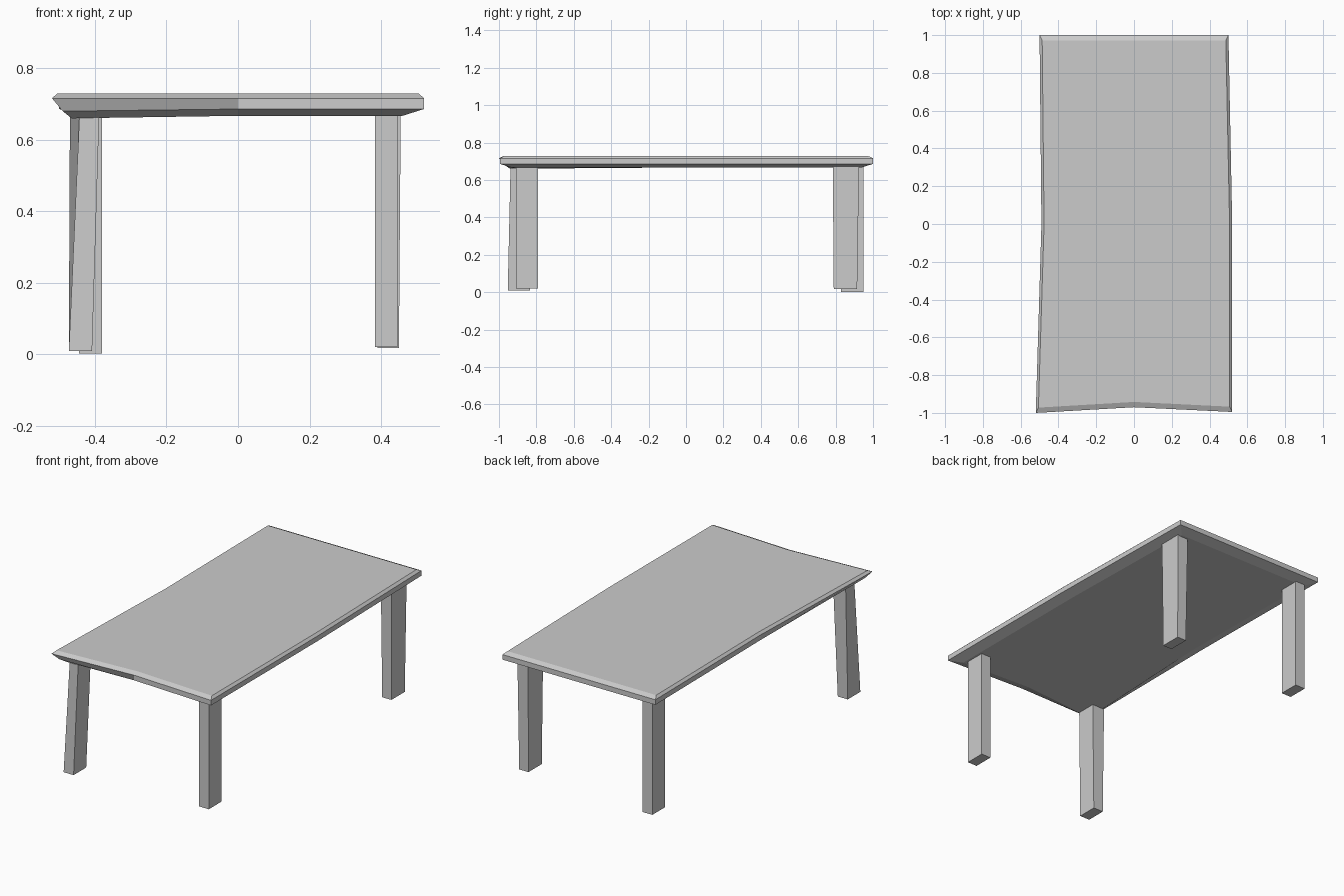
import bpy
import bmesh

cube = bpy.data.objects.get("Cube")
if cube:
    bpy.data.objects.remove(cube, do_unlink=True)

# One flat grey for the whole table
grey = bpy.data.materials.new("light grey")
grey.use_nodes = True
grey.diffuse_color = (0.6, 0.6, 0.6, 1)
grey.node_tree.nodes["Principled BSDF"].inputs["Base Color"].default_value = (0.6, 0.6, 0.6, 1)


def loft(name, rings):
    """Join matching rings of points, lowest first, and cap both ends."""
    bm = bmesh.new()
    loops = [[bm.verts.new(p) for p in ring] for ring in rings]
    for low, high in zip(loops, loops[1:]):
        for i in range(len(low)):
            j = (i + 1) % len(low)
            bm.faces.new((low[i], low[j], high[j], high[i]))
    bm.faces.new(loops[0][::-1])
    bm.faces.new(loops[-1])
    bmesh.ops.recalc_face_normals(bm, faces=bm.faces)
    mesh = bpy.data.meshes.new(name)
    bm.to_mesh(mesh)
    bm.free()
    mesh.materials.append(grey)
    obj = bpy.data.objects.new(name, mesh)
    bpy.context.collection.objects.link(obj)
    return obj


# Tabletop outline: front right, front middle, front left, then sides and back
outline = [(-0.52, -1), (0, -0.97), (0.52, -0.995),
           (0.52, 0), (0.5, 1), (-0.5, 1), (-0.49, 0)]
inward = [(1, 1), (0, 1), (-1, 1), (-1, 0), (-1, -1), (1, -1), (1, 0)]


def ring(dx, dy, z):
    return [(x + sx * dx, y + sy * dy, z) for (x, y), (sx, sy) in zip(outline, inward)]


underside = ring(0.06, 0.06, 0.667)
underside[0] = (-0.465, -0.94, 0.66)
lower_rim = ring(0, 0, 0.686)
lower_rim[0] = (-0.49, -0.97, 0.68)
upper_rim = ring(0, 0, 0.716)
top = ring(0.014, 0.028, 0.729)
loft("tabletop", [underside, lower_rim, upper_rim, top])


# Legs: foot and top rectangles (x range, y range), with foot height
def box(x, y, z):
    return [(x[0], y[0], z), (x[1], y[0], z), (x[1], y[1], z), (x[0], y[1], z)]


legs = {
    "front_left_leg": ((0.383, 0.446), (-0.91, -0.79), (0.383, 0.446), (-0.91, -0.79), 0.02),
    "back_left_leg": ((0.39, 0.45), (0.79, 0.915), (0.385, 0.455), (0.785, 0.925), 0.018),
    "back_right_leg": ((-0.445, -0.38), (0.83, 0.95), (-0.445, -0.38), (0.83, 0.95), 0.002),
    "front_right_leg": ((-0.473, -0.408), (-0.953, -0.835), (-0.47, -0.388), (-0.938, -0.82), 0.01),
}
for name, (foot_x, foot_y, top_x, top_y, foot_z) in legs.items():
    head = box(top_x, top_y, 0.675)
    if name == "front_right_leg":
        head[0] = (-0.443, -0.938, 0.675)  # twisted front corner
    loft(name, [box(foot_x, foot_y, foot_z), head])
